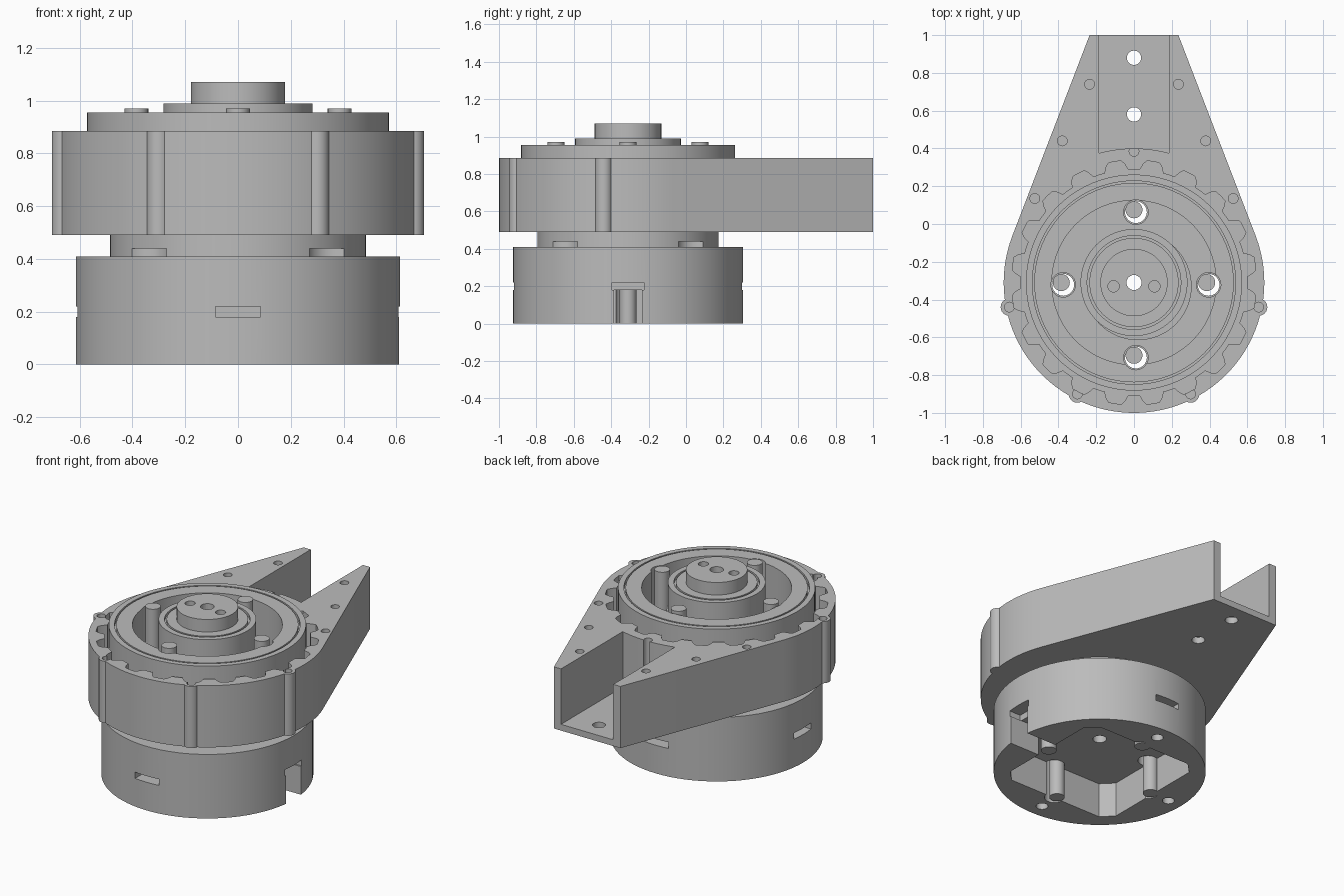
import bpy, bmesh, math
from mathutils import Matrix

if "Cube" in bpy.data.objects:
    bpy.data.objects.remove(bpy.data.objects["Cube"])

AXIS_Y = -0.31
QUARTERS = [i * math.pi / 2 for i in range(4)]

grey = bpy.data.materials.new("machined grey")
grey.use_nodes = True
grey.diffuse_color = (0.5, 0.5, 0.5, 1)
grey.node_tree.nodes["Principled BSDF"].inputs["Base Color"].default_value = grey.diffuse_color


def finish(name, bm):
    bmesh.ops.recalc_face_normals(bm, faces=bm.faces)
    mesh = bpy.data.meshes.new(name)
    bm.to_mesh(mesh)
    bm.free()
    obj = bpy.data.objects.new(name, mesh)
    bpy.context.collection.objects.link(obj)
    mesh.materials.append(grey)
    return obj


def prism(name, outline, z0, z1):
    bm = bmesh.new()
    face = bm.faces.new([bm.verts.new((x, y, z0)) for x, y in outline])
    out = bmesh.ops.extrude_face_region(bm, geom=[face])
    tops = [v for v in out["geom"] if isinstance(v, bmesh.types.BMVert)]
    bmesh.ops.translate(bm, verts=tops, vec=(0, 0, z1 - z0))
    return finish(name, bm)


def arc(x, y, r, a0=0.0, a1=2 * math.pi, n=32, closed=True):
    steps = n if closed else n - 1
    return [(x + r * math.cos(a0 + (a1 - a0) * i / steps),
             y + r * math.sin(a0 + (a1 - a0) * i / steps)) for i in range(n)]


def cylinder(name, x, y, r, z0, z1, n=24):
    return prism(name, arc(x, y, r, n=n), z0, z1)


def block(name, x, y, z0, z1, width, depth, angle=0.0):
    bm = bmesh.new()
    bmesh.ops.create_cube(bm, size=1)
    bmesh.ops.scale(bm, verts=bm.verts, vec=(width, depth, z1 - z0))
    bmesh.ops.rotate(bm, verts=bm.verts, matrix=Matrix.Rotation(angle, 3, "Z"))
    bmesh.ops.translate(bm, verts=bm.verts, vec=(x, y, (z0 + z1) / 2))
    return finish(name, bm)


def lathe(name, profile, n=80):
    bm = bmesh.new()
    verts = [bm.verts.new((r, AXIS_Y, z)) for r, z in profile]
    edges = [bm.edges.new(pair) for pair in zip(verts, verts[1:])]
    bmesh.ops.spin(bm, geom=verts + edges, cent=(0, AXIS_Y, 0), axis=(0, 0, 1),
                   angle=2 * math.pi, steps=n)
    bmesh.ops.remove_doubles(bm, verts=bm.verts, dist=0.0005)
    return finish(name, bm)


def combine(obj, tools, operation="DIFFERENCE"):
    for tool in tools:
        mod = obj.modifiers.new("cut", "BOOLEAN")
        mod.operation, mod.solver, mod.object = operation, "EXACT", tool
    graph = bpy.context.evaluated_depsgraph_get()
    mesh = bpy.data.meshes.new_from_object(obj.evaluated_get(graph))
    obj.modifiers.clear()
    obj.data = mesh
    for tool in tools:
        bpy.data.objects.remove(tool)


def around(r, angle):
    return r * math.cos(angle), AXIS_Y + r * math.sin(angle)


def pin_bores(r):
    # Slightly eccentric clearance bores that run right through the stack
    bores = []
    for a in QUARTERS:
        x, y = around(0.385, a)
        bores.append(cylinder("bore", x + 0.01, y - 0.012, r, -0.1, 1.2))
    return bores


# Base drum with motor pocket, side slots, cable notch and screw holes
base = cylinder("base_drum", 0, AXIS_Y, 0.615, 0, 0.41, 80)
h, c = 0.4, 0.33
pocket = [(h, -c), (h, c), (c, h), (-c, h), (-h, c), (-h, -c), (-c, -h), (c, -h)]
cuts = [prism("pocket", [(x, y + AXIS_Y) for x, y in pocket], -0.1, 0.22)]
for a in QUARTERS:
    x, y = around(0.6, a)
    cuts.append(block("slot", x, y, 0.18, 0.22, 0.14, 0.17, a))
    if a > 0:
        x, y = around(0.52, a)
        cuts.append(cylinder("screw_hole", x, y, 0.035, -0.1, 0.17))
cuts.append(block("notch", 0.52, AXIS_Y, -0.1, 0.18, 0.4, 0.15))
cuts.append(cylinder("shaft_hole", 0, AXIS_Y, 0.04, 0.1, 0.6))
combine(base, cuts + pin_bores(0.058))

# Neck with four counterbored corners
neck = cylinder("neck", 0, AXIS_Y, 0.485, 0.405, 0.5, 80)
cuts = [cylinder("shaft_hole", 0, AXIS_Y, 0.04, 0.3, 0.6)]
for a in QUARTERS:
    x, y = around(0.51, a + math.pi / 4)
    cuts.append(cylinder("counterbore", x, y, 0.1, 0.3, 0.44))
combine(neck, cuts + pin_bores(0.058))

# Teardrop housing: round body running tangentially into the tapered arm
R, tip = 0.69, 0.235
reach = 1 - AXIS_Y
tangent = math.atan2(reach, tip) - math.acos(R / math.hypot(reach, tip))
outline = arc(0, AXIS_Y, R, math.pi - tangent, 2 * math.pi + tangent, 64, False)
housing = prism("housing", outline + [(tip, 1), (-tip, 1)], 0.49, 0.885)
bosses = [(s * x, y) for s in (-1, 1) for x, y in ((0.66, -0.44), (0.3, -0.9))]
combine(housing, [cylinder("boss", x, y, 0.046, 0.49, 0.885) for x, y in bosses], "UNION")

# Ring pocket with rounded bites around its rim
scallop = []
for i in range(240):
    a = 2 * math.pi * i / 240
    bite = min(1, max(0, 0.3 - math.cos(20 * a)) * 1.3)
    scallop.append(around(0.598 + 0.05 * math.sqrt(bite), a))
cuts = [prism("ring_pocket", scallop, 0.54, 1)]
# Channel in the arm with a curved inner end
half = math.asin(0.185 / 0.71)
curve = arc(0, AXIS_Y, 0.71, math.pi / 2 + half, math.pi / 2 - half, 12, False)
cuts.append(prism("channel", curve + [(0.185, 1.1), (-0.185, 1.1)], 0.53, 1))
cuts += [cylinder("floor_hole", 0, y, 0.038, 0.4, 0.6) for y in (0.58, 0.88)]
bolts = [(s * x, y) for s in (-1, 1)
         for x, y in ((0.525, 0.135), (0.38, 0.44), (0.235, 0.74))]
cuts += [cylinder("bolt_hole", x, y, 0.026, 0.7, 1, 16) for x, y in bolts + bosses + [(0, 0.385)]]
cuts.append(cylinder("shaft_hole", 0, AXIS_Y, 0.04, 0.4, 0.6))
combine(housing, cuts + pin_bores(0.058))

# Rotor ring with a fine bearing groove and a sunken floor
rotor = lathe("rotor_ring", [
    (0, 0.541), (0.572, 0.541), (0.572, 0.955), (0.538, 0.955), (0.538, 0.93),
    (0.528, 0.93), (0.528, 0.955), (0.435, 0.955), (0.435, 0.7), (0, 0.7)])
combine(rotor, pin_bores(0.065) + [cylinder("shaft_hole", 0, AXIS_Y, 0.04, 0.4, 0.8)])

# Eccentric cam under the hub
cam = cylinder("eccentric_cam", 0.02, AXIS_Y - 0.02, 0.285, 0.69, 0.8, 64)
combine(cam, [cylinder("shaft_hole", 0, AXIS_Y, 0.04, 0.5, 0.9)])

# Stepped output hub
hub = lathe("output_hub", [
    (0, 0.75), (0.283, 0.75), (0.283, 0.99), (0.248, 0.99), (0.248, 0.97),
    (0.236, 0.97), (0.236, 0.99), (0.178, 0.99), (0.178, 1.07), (0, 1.07)])
cuts = [cylinder("shaft_hole", 0, AXIS_Y, 0.04, 0.6, 1.2)]
cuts += [cylinder("drive_hole", s * 0.108, AXIS_Y - 0.02, 0.03, 0.95, 1.2) for s in (-1, 1)]
combine(hub, cuts)

# Four long drive pins
for i, a in enumerate(QUARTERS):
    x, y = around(0.385, a)
    cylinder("drive_pin_%d" % (i + 1), x, y, 0.045, 0, 0.97)

# Smooth round walls, keep machined edges crisp
bpy.ops.object.select_all(action="DESELECT")
for obj in bpy.context.collection.objects:
    if obj.type == "MESH" and obj.data.materials and obj.data.materials[0] == grey:
        obj.select_set(True)
        bpy.context.view_layer.objects.active = obj
bpy.ops.object.shade_smooth_by_angle(angle=math.radians(30))
